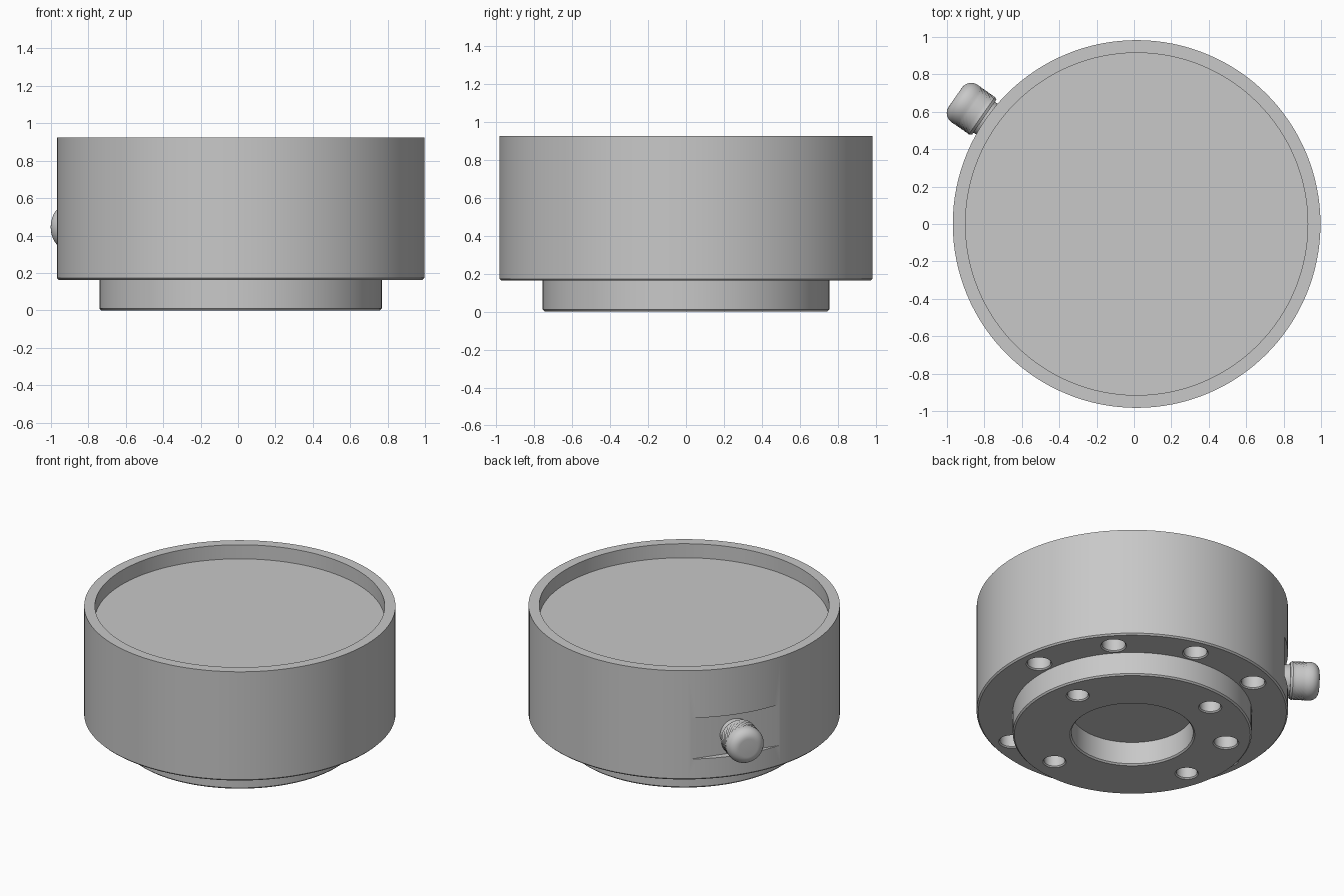
import bpy, bmesh, math
from mathutils import Matrix, Vector

if "Cube" in bpy.data.objects:
    bpy.data.objects.remove(bpy.data.objects["Cube"], do_unlink=True)

CENTRE = Vector((0.014, 0, 0))
KNOB_ANGLE = math.radians(145)

steel = bpy.data.materials.new("light_grey_metal")
steel.use_nodes = True
GREY = (0.58, 0.58, 0.58, 1)
steel.diffuse_color = GREY
steel.node_tree.nodes["Principled BSDF"].inputs["Base Color"].default_value = GREY


def lathe(bm, profile, steps, matrix=None):
    """Revolve (radius, height) points about z and return the new vertices."""
    part = bmesh.new()
    pts = [part.verts.new((r, 0, z)) for r, z in profile]
    edges = [part.edges.new(pair) for pair in zip(pts, pts[1:])]
    bmesh.ops.spin(part, geom=pts + edges, cent=(0, 0, 0), axis=(0, 0, 1),
                   angle=math.tau, steps=steps)
    bmesh.ops.remove_doubles(part, verts=part.verts, dist=1e-5)
    bmesh.ops.recalc_face_normals(part, faces=part.faces)
    if matrix:
        bmesh.ops.transform(part, matrix=matrix, verts=part.verts)
    mesh = bpy.data.meshes.new("part")
    part.to_mesh(mesh)
    part.free()
    bm.from_mesh(mesh)
    bpy.data.meshes.remove(mesh)


def make_object(name, bm):
    mesh = bpy.data.meshes.new(name)
    bm.to_mesh(mesh)
    bm.free()
    obj = bpy.data.objects.new(name, mesh)
    obj.location = CENTRE
    mesh.materials.append(steel)
    bpy.context.collection.objects.link(obj)
    return obj


def smooth(obj, degrees=30):
    bpy.ops.object.select_all(action='DESELECT')
    obj.select_set(True)
    bpy.context.view_layer.objects.active = obj
    bpy.ops.object.shade_smooth_by_angle(angle=math.radians(degrees))


def drill(bm, ring, degrees, radius, base, depth):
    """Add a chamfered blind-hole cutter that enters from below."""
    a = math.radians(degrees)
    rim = radius + 0.008
    profile = [(0, base - 0.03), (rim, base - 0.03), (rim, base),
               (radius, base + 0.008), (radius, base + depth), (0, base + depth)]
    lathe(bm, profile, 32, Matrix.Translation((ring * math.cos(a), ring * math.sin(a), 0)))


# Housing: shallow tray on top, stepped flange and central bore below
bm = bmesh.new()
lathe(bm, [(0, 0.165), (0.385, 0.165), (0.385, 0.01), (0.395, 0),
           (0.745, 0), (0.755, 0.01), (0.755, 0.163), (0.973, 0.163),
           (0.983, 0.173), (0.983, 0.925), (0.915, 0.925),
           (0.915, 0.827), (0, 0.827)], 128)
housing = make_object("housing", bm)

# Cutters: bolt holes, one locating hole, and the flat behind the knob
bm = bmesh.new()
for quarter in range(4):
    drill(bm, 0.6, 15 + 90 * quarter, 0.066, 0, 0.125)
drill(bm, 0.6, 150, 0.074, 0, 0.125)
for side in (60, 240):
    for offset in (-54, -18, 18, 54):
        drill(bm, 0.848, side + offset, 0.074, 0.163, 0.2)
turn = Matrix.Rotation(KNOB_ANGLE, 4, 'Z')
bmesh.ops.create_cube(bm, size=1, matrix=turn @ Matrix.Translation((1.0875, 0, 0.452))
                      @ Matrix.Diagonal((0.3, 0.8, 0.286, 1)))
cutter = make_object("hole_cutter", bm)
cutter.hide_render = True

cut = housing.modifiers.new("holes", 'BOOLEAN')
cut.operation = 'DIFFERENCE'
cut.solver = 'EXACT'
cut.object = cutter
bpy.context.view_layer.objects.active = housing
bpy.ops.object.modifier_apply(modifier=cut.name)
bpy.data.objects.remove(cutter, do_unlink=True)
smooth(housing)

# Knob: neck, knurled grip and rounded cap, turned along its own axis
TIP, RADIUS, FILLET = 1.183, 0.122, 0.06
GRIP_START, GRIP_END, ROWS, TEETH = 1.01, 1.105, 8, 48
rows = [GRIP_START + (GRIP_END - GRIP_START) * i / ROWS for i in range(ROWS + 1)]
profile = [(0, 0.92), (0.1, 0.92), (0.1, 0.995), (RADIUS - 0.008, 0.995)]
profile += [(RADIUS, z) for z in rows]
for i in range(9):
    a = math.pi / 2 * i / 8
    profile.append((RADIUS - FILLET + FILLET * math.cos(a), TIP - FILLET + FILLET * math.sin(a)))
profile.append((0, TIP))

bm = bmesh.new()
lathe(bm, profile, TEETH)
for v in bm.verts:
    row = (v.co.z - GRIP_START) / (GRIP_END - GRIP_START) * ROWS
    if 0.5 < row < ROWS - 0.5:
        tooth = round(math.atan2(v.co.y, v.co.x) / math.tau * TEETH)
        if (tooth + round(row)) % 2:
            v.co.xy *= 0.95
aim = Matrix.Translation((0, 0, 0.445)) @ turn @ Matrix.Rotation(math.pi / 2, 4, 'Y')
bmesh.ops.transform(bm, matrix=aim, verts=bm.verts)
smooth(make_object("side_knob", bm))
